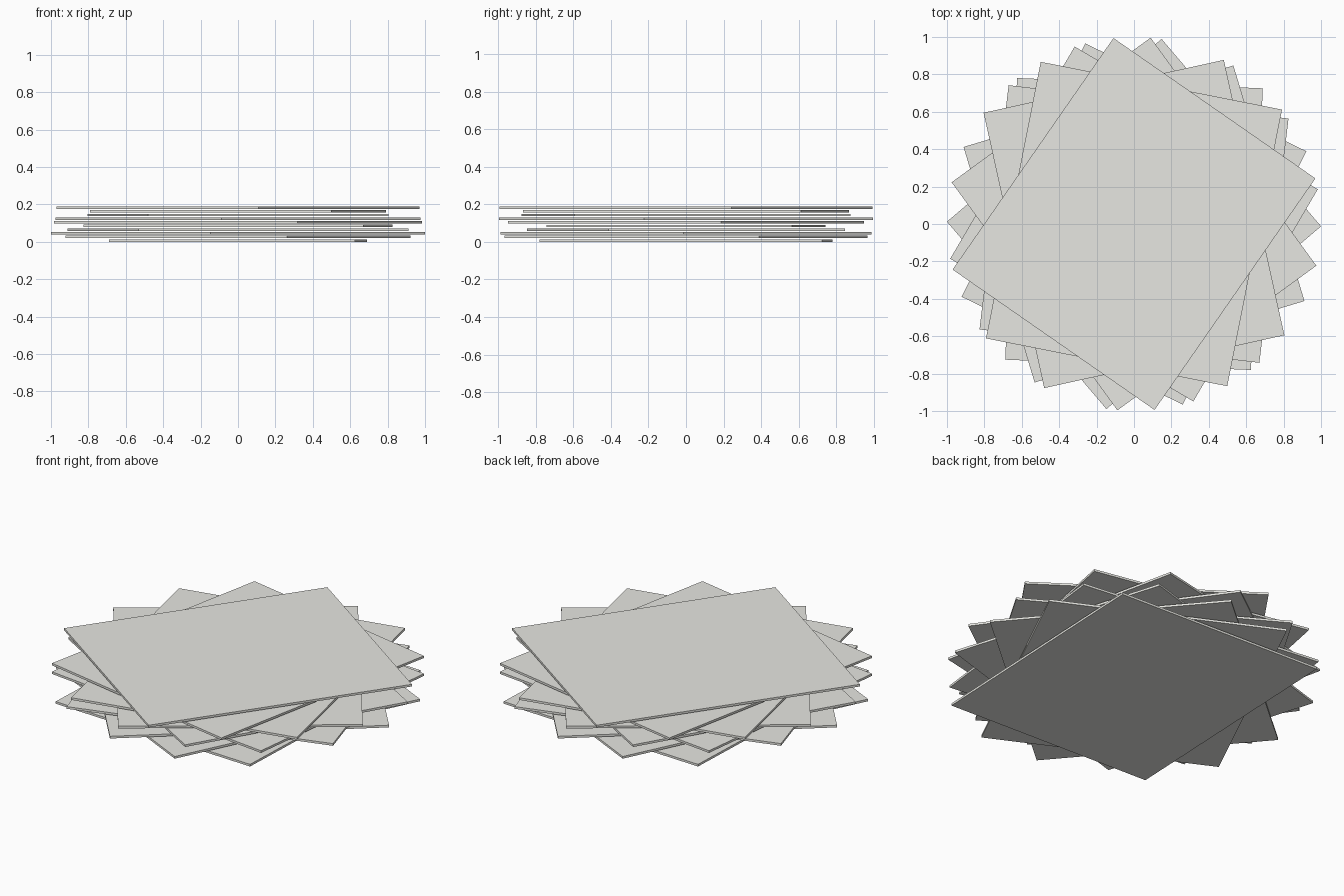
import bpy
import math

if "Cube" in bpy.data.objects:
    bpy.data.objects.remove(bpy.data.objects["Cube"])

COUNT = 10
WIDTH, DEPTH, THICK = 1.315, 1.507, 0.013
PITCH = 0.0195        # height from one sheet to the next
START, STEP = -2.4, -23.6  # twist in degrees

# off-white paper colour
paper = bpy.data.materials.new("off_white")
paper.diffuse_color = (0.8, 0.8, 0.76, 1)
paper.use_nodes = True
paper.node_tree.nodes["Principled BSDF"].inputs["Base Color"].default_value = paper.diffuse_color


def sheet(i):
    # thin rectangular sheet, twisted a little more than the one below
    bpy.ops.mesh.primitive_cube_add(
        size=1,
        location=(0, 0, i * PITCH + THICK / 2),
        rotation=(0, 0, math.radians(START + i * STEP)))
    ob = bpy.context.object
    ob.name = f"sheet_{i + 1:02d}"
    ob.scale = (WIDTH, DEPTH, THICK)
    bpy.ops.object.transform_apply(location=False, rotation=False, scale=True)
    ob.data.materials.append(paper)


# fanned stack of sheets
for i in range(COUNT):
    sheet(i)
